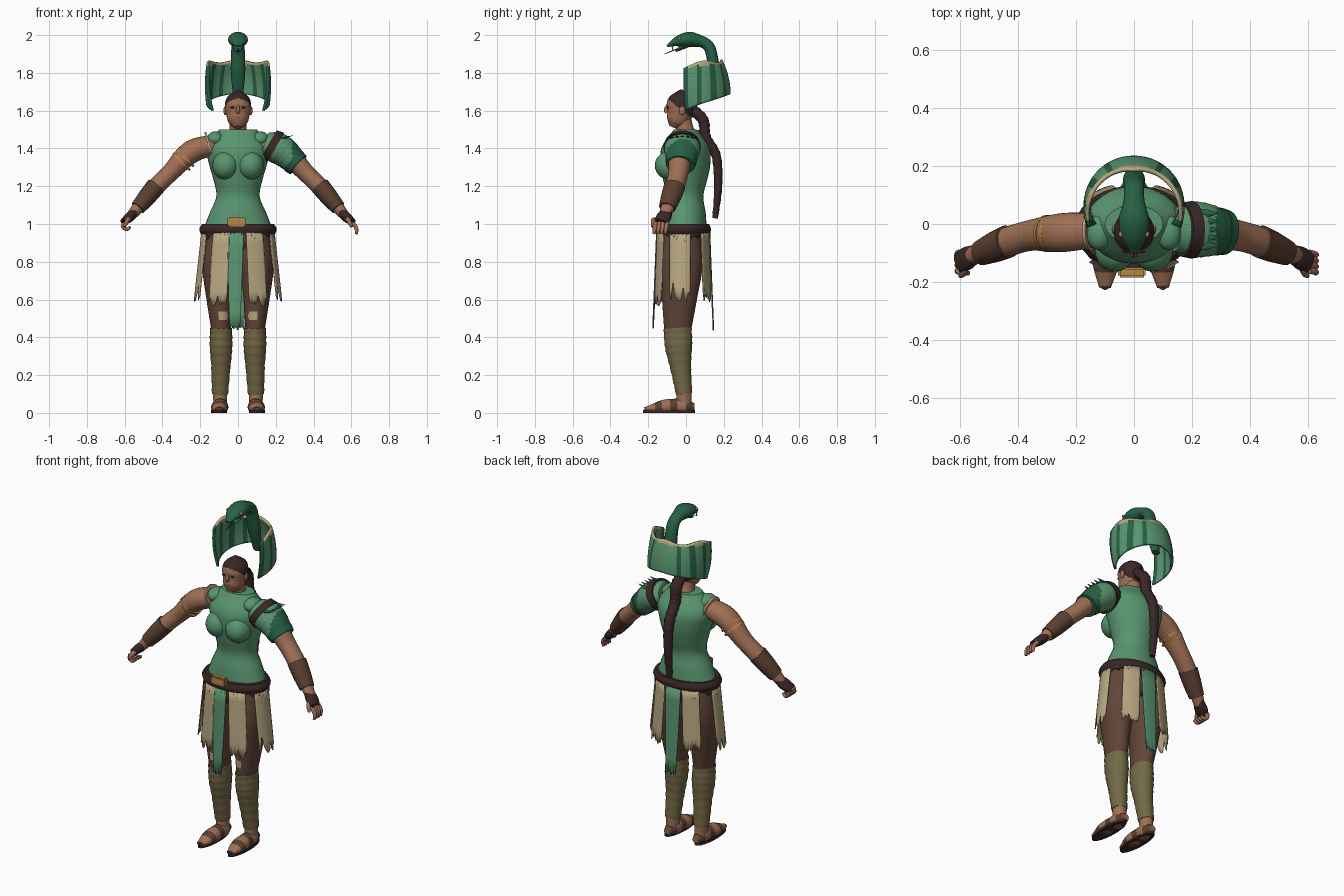
import bpy, bmesh, math, random
from mathutils import Matrix, Vector

random.seed(4)
if "Cube" in bpy.data.objects:
    bpy.data.objects.remove(bpy.data.objects["Cube"])


def material(name, red, green, blue):
    m = bpy.data.materials.new(name)
    m.use_nodes = True
    m.diffuse_color = (red, green, blue, 1)
    m.node_tree.nodes["Principled BSDF"].inputs["Base Color"].default_value = m.diffuse_color
    return m


GREEN = material("tunic green", .1, .3, .16)
DEEP = material("deep green", .02, .12, .06)
SKIN = material("skin", .35, .16, .09)
TAN = material("cloth tan", .48, .39, .22)
OLIVE = material("olive wrap", .17, .14, .06)
TROUSER = material("trouser brown", .12, .06, .04)
DARK = material("dark brown", .04, .02, .02)
LEATHER = material("leather brown", .1, .05, .03)
GOLD = material("gold", .47, .24, .06)
ACROSS = Vector((1, 0, 0))
DEPTH = Vector((0, 1, 0))
made = []


def finish(name, bm, materials, rule=None):
    bmesh.ops.recalc_face_normals(bm, faces=bm.faces)
    for face in bm.faces:
        face.smooth = True
        if rule:
            face.material_index = int(rule(face.calc_center_median()))
    mesh = bpy.data.meshes.new(name)
    bm.to_mesh(mesh)
    bm.free()
    for m in materials:
        mesh.materials.append(m)
    ob = bpy.data.objects.new(name, mesh)
    bpy.context.collection.objects.link(ob)
    made.append(ob)
    return ob


def pair(ob):
    """Mirror a left part to the right side."""
    twin = ob.copy()
    twin.name = ob.name.replace("left", "right")
    twin.data = ob.data.copy()
    twin.data.transform(Matrix.Diagonal((-1, 1, 1, 1)))
    twin.data.flip_normals()
    bpy.context.collection.objects.link(twin)
    made.append(twin)


def sample(values, t):
    """Smooth curve through evenly spaced vectors or numbers."""
    values = [2 * values[0] - values[1], *values, 2 * values[-1] - values[-2]]
    spans = len(values) - 3
    i = min(int(t * spans), spans - 1)
    t = t * spans - i
    a, b, c, d = values[i:i + 4]
    return b + (t * (c - a) + t * t * (2 * a - 5 * b + 4 * c - d) + t ** 3 * (3 * (b - c) + d - a)) / 2


def tube(name, materials, path, widths, depth=(1, 1), side=ACROSS, rule=None, steps=24, sides=24, ripple=0):
    """Loft ellipses along a path; depth is the ratio of the second radius to the first."""
    path = [Vector(p) for p in path]
    bm, rings = bmesh.new(), []
    for i in range(steps + 1):
        t = i / steps
        ahead, behind = min(t + .01, 1), max(t - .01, 0)
        along = (sample(path, ahead) - sample(path, behind)).normalized()
        first = (side - along * side.dot(along)).normalized()
        radius = max(sample(widths, t), .002) * (1 + ripple * math.sin(2 * i))
        second = along.cross(first) * radius * sample(depth, t)
        ring = []
        for j in range(sides):
            turn = math.tau * j / sides
            co = sample(path, t) + first * radius * math.cos(turn) + second * math.sin(turn)
            co.z = max(co.z, 0)
            ring.append(bm.verts.new(co))
        rings.append(ring)
    for low, high in zip(rings, rings[1:]):
        for j in range(sides):
            bm.faces.new((low[j - 1], low[j], high[j], high[j - 1]))
    bm.faces.new(rings[0])
    bm.faces.new(rings[-1])
    return finish(name, bm, materials, rule)


def ball(name, mat, centre, radii):
    bm = bmesh.new()
    bmesh.ops.create_uvsphere(bm, u_segments=20, v_segments=14, radius=1)
    bm.transform(Matrix.Translation(centre) @ Matrix.Diagonal((*radii, 1)))
    return finish(name, bm, [mat])


def sheet(name, materials, columns, rows, point, thickness, rule=None):
    """Thickened grid whose points come from a rule."""
    bm = bmesh.new()
    grid = [[bm.verts.new(point(i / columns, j / rows)) for j in range(rows + 1)] for i in range(columns + 1)]
    for left, right in zip(grid, grid[1:]):
        for j in range(rows):
            bm.faces.new((left[j], right[j], right[j + 1], left[j + 1]))
    ob = finish(name, bm, materials, rule)
    solid = ob.modifiers.new("thickness", "SOLIDIFY")
    solid.thickness, solid.offset = thickness, 0
    return ob


def cloth(name, mat, start, end, length, rag=.06, taper=.1, columns=12):
    """Ragged panel hanging from the belt; angles in degrees from the front."""
    cuts = [length - random.uniform(0, rag) for _ in range(columns + 1)]

    def point(u, v):
        drop = cuts[round(u * columns)] * v
        angle = math.radians((start + end) / 2 + (end - start) * (u - .5) * (1 - taper * v))
        return ((.19 + drop / 9) * math.sin(angle), -.015 - (.14 + drop / 25) * math.cos(angle), .965 - drop)
    return sheet(name, [mat], columns, 6, point, .006)


# Torso, neck, belt and buckle
tube("tunic", [GREEN], [(0, -.01, .97), (0, 0, 1.5)], [.185, .15, .115, .13, .155, .165, .1],
     (.65, .9, .65), sides=36, steps=36)
pair(ball("left_bust", GREEN, (.066, -.09, 1.31), (.07, .075, .075)))
pair(ball("left_collar_flap", GREEN, (.12, -.03, 1.45), (.045, .06, .04)))
tube("neck", [SKIN], [(0, .01, 1.44), (0, -.02, 1.57)], [.06, .045, .045])
tube("belt", [DARK], [(0, -.015, .945), (0, -.015, 1)], [.195, .205, .19], (.72, .72), sides=36, steps=8)
bm = bmesh.new()
bmesh.ops.create_cube(bm, size=1)
bm.transform(Matrix.Translation((-.007, -.167, 1.01)) @ Matrix.Diagonal((.095, .035, .05, 1)))
bmesh.ops.bevel(bm, geom=bm.edges[:], offset=.006, segments=2, affect="EDGES")
finish("buckle", bm, [GOLD])

# Skirt panels
cloth("belt_fringe", DARK, -180, 180, .06, columns=60)
cloth("front_panel", GREEN, -17, 9, .52, rag=.02, taper=.5)
cloth("back_panel", GREEN, 165, 195, .53, rag=.02, taper=.5)
pair(cloth("left_front_cloth", TAN, 13, 43, .4))
pair(cloth("left_side_cloth", TAN, 60, 106, .38, rag=.12))
pair(cloth("left_back_cloth", TAN, 132, 163, .38))

# Legs and feet
tube("hips", [TROUSER], [(0, -.01, .84), (0, -.01, .98)], [.1, .17, .175], (.7, .65))


def on_knee(c):
    return c.y < -.07 and math.hypot(c.x - .08, c.z - .515) < .026


def on_strap(c):
    return math.sin(75 * c.y) > .1


pair(tube("left_thigh", [TROUSER, TAN], [(.09, -.02, .97), (.1, -.03, .7), (.09, -.045, .43)],
          [.08, .09, .07, .05], (1.2, 1.4), rule=on_knee, steps=48, sides=40))
pair(tube("left_calf_wrap", [OLIVE], [(.09, -.045, .45), (.09, -.035, .3), (.095, -.01, .1)],
          [.057, .06, .05, .043], (1.3, 1), ripple=.025))
pair(tube("left_ankle", [SKIN], [(.095, -.01, .12), (.095, -.01, .02)], [.04, .036, .036], (1, 1.2)))
pair(tube("left_foot", [SKIN, LEATHER], [(.095, .045, .03), (.095, -.06, .035), (.1, -.22, .02)],
          [.02, .04, .04, .045, .02], (1, 1, .5), rule=on_strap, steps=36))
pair(tube("left_sole", [DARK], [(.1, -.09, 0), (.1, -.09, .016)], [.042, .042], (3.3, 3.3), steps=1))

# Arms, bracers and hand wraps
pair(tube("left_arm", [SKIN], [(.13, -.02, 1.42), (.25, -.03, 1.38), (.36, -.04, 1.27), (.46, -.07, 1.17),
                               (.56, -.11, 1.05)], [.06, .067, .053, .05, .03], (.9, .9), DEPTH))
pair(tube("left_bracer", [LEATHER], [(.435, -.06, 1.2), (.53, -.1, 1.085)], [.057, .053, .044], (.9, .9), DEPTH))
pair(tube("left_hand_wrap", [DARK], [(.52, -.095, 1.1), (.56, -.11, 1.05), (.605, -.135, 1.01)],
          [.038, .033, .04, .036], (.9, .55), DEPTH))


def finger(name, sign, place, curl):
    """Bend three equal joints downward by the same curl."""
    points = [Vector((sign * .605, -.1 - place / 50, 1.005))]
    for joint in range(1, 4):
        bend = math.radians(20 + curl * joint)
        points.append(points[-1] + Vector((sign * math.cos(bend), -.15, -math.sin(bend))) * .022)
    tube(name, [SKIN], points, [.012, .011, .008], side=DEPTH, steps=10, sides=10)


for place in range(4):
    finger(f"left_finger_{place + 1}", 1, place, 25)
    finger(f"right_finger_{place + 1}", -1, place, 65)
pair(tube("left_thumb", [SKIN], [(.575, -.14, 1.035), (.59, -.17, 1.01), (.6, -.18, .985)],
          [.013, .012, .007], side=DEPTH, steps=8, sides=10))
for ring in range(2):
    start = Vector((-.275, -.033, 1.353)) - Vector((1, 0, 1)) * ring * .02
    tube(f"arm_band_{ring + 1}", [GOLD], [start, start - Vector((1, 0, 1)) * .008], [.064, .064],
         side=DEPTH, steps=1)
tube("armhole_trim", [TAN], [(-.148, -.02, 1.42), (-.158, -.02, 1.417)], [.072, .072], side=DEPTH, steps=1)


# Left sleeve with its strap, cuff and leaf points
def on_lower_sleeve(c):
    return c.x > .285


tube("sleeve", [GREEN, DEEP], [(.14, -.02, 1.425), (.23, -.02, 1.39), (.315, -.03, 1.315)],
     [.075, .096, .09, .072], (.85, .85), DEPTH, on_lower_sleeve, ripple=.012)
tube("sleeve_strap", [DARK], [(.165, -.02, 1.425), (.2, -.02, 1.405)], [.093, .1], (.88, .9), DEPTH, steps=4)
tube("sleeve_cuff", [DEEP], [(.293, -.026, 1.335), (.318, -.03, 1.312)], [.083, .077], (.85, .85), DEPTH, steps=4)
for leaf in range(5):
    y = leaf * .028 - .075
    tube(f"sleeve_leaf_{leaf + 1}", [DEEP], [(.21, y, 1.455), (.25, y, 1.458), (.29, y, 1.468)],
         [.016, .014, .001], (.4, .4), DEPTH, steps=6, sides=8)


# Head, hair, face and braid
def in_hair(c):
    return c.z > 1.585 - .8 * c.y


tube("head", [SKIN, DARK], [(0, -.07, 1.512), (0, -.03, 1.6), (0, -.026, 1.712)],
     [.02, .05, .06, .067, .069, .055, .004], (1, 1.15), rule=in_hair, steps=48, sides=40)
tube("nose", [SKIN], [(0, -.1, 1.63), (0, -.108, 1.605), (0, -.1, 1.59)], [.006, .01, .012], sides=10, steps=8)
ball("lips", LEATHER, (0, -.094, 1.563), (.02, .006, .006))
pair(ball("left_ear", SKIN, (.068, -.02, 1.6), (.009, .016, .024)))
pair(ball("left_eye", DARK, (.027, -.096, 1.617), (.012, .004, .005)))
tube("braid", [DARK], [(0, .03, 1.61), (0, .09, 1.55), (0, .105, 1.46), (0, .16, 1.36), (0, .17, 1.2),
                       (0, .155, 1.03)], [.034, .033, .03, .027, .018], (.9, .85), steps=50, sides=14, ripple=.06)

# Serpent headdress
SWEEP = math.radians(112)


def hood_point(u, v):
    turn = 2 * u - 1
    edge = abs(turn)
    low = 1.69 - .09 * edge ** 1.5
    high = 1.862 - .03 * edge ** 4 + .008 * math.cos(9 * edge)
    radius = .178 - v * v * (.045 - .033 * edge) - (1 - v) ** 2 * .035 * edge ** 3
    return (radius * math.sin(turn * SWEEP), .052 + radius * math.cos(turn * SWEEP), low + (high - low) * v)


def hood_colour(c):
    edge = abs(math.atan2(c.x, c.y - .052)) / SWEEP
    if c.z > 1.845 - .02 * edge ** 4:
        return 2
    return edge > .2 and math.sin(27 * edge) > .3


sheet("hood", [GREEN, DEEP, TAN], 56, 16, hood_point, .012, hood_colour)
tube("serpent", [DEEP], [(0, .185, 1.67), (0, .15, 1.82), (0, .12, 1.94), (0, .04, 1.975), (0, -.04, 1.968),
                         (0, -.1, 1.942)], [.025, .038, .036, .036, .053, .042, .012], (.7, .85, .45), steps=40)
tube("serpent_jaw", [DEEP], [(0, .03, 1.955), (0, -.02, 1.935), (0, -.055, 1.915)], [.03, .03, .012],
     (.4, .4), steps=8, sides=14)
tube("serpent_tongue", [DARK], [(0, -.02, 1.938), (0, -.113, 1.9)], [.006, .003], (.6, .6), steps=4, sides=8)
pair(ball("left_serpent_eye", GOLD, (.045, -.035, 1.98), (.008, .01, .007)))
pair(tube("left_fang", [TAN], [(.02, -.075, 1.95), (.02, -.07, 1.918)], [.005, .001], steps=2, sides=8))

# Smooth shading with sharp rims
bpy.ops.object.select_all(action="DESELECT")
for ob in made:
    ob.select_set(True)
bpy.context.view_layer.objects.active = made[0]
bpy.ops.object.shade_smooth_by_angle(angle=math.radians(45))
